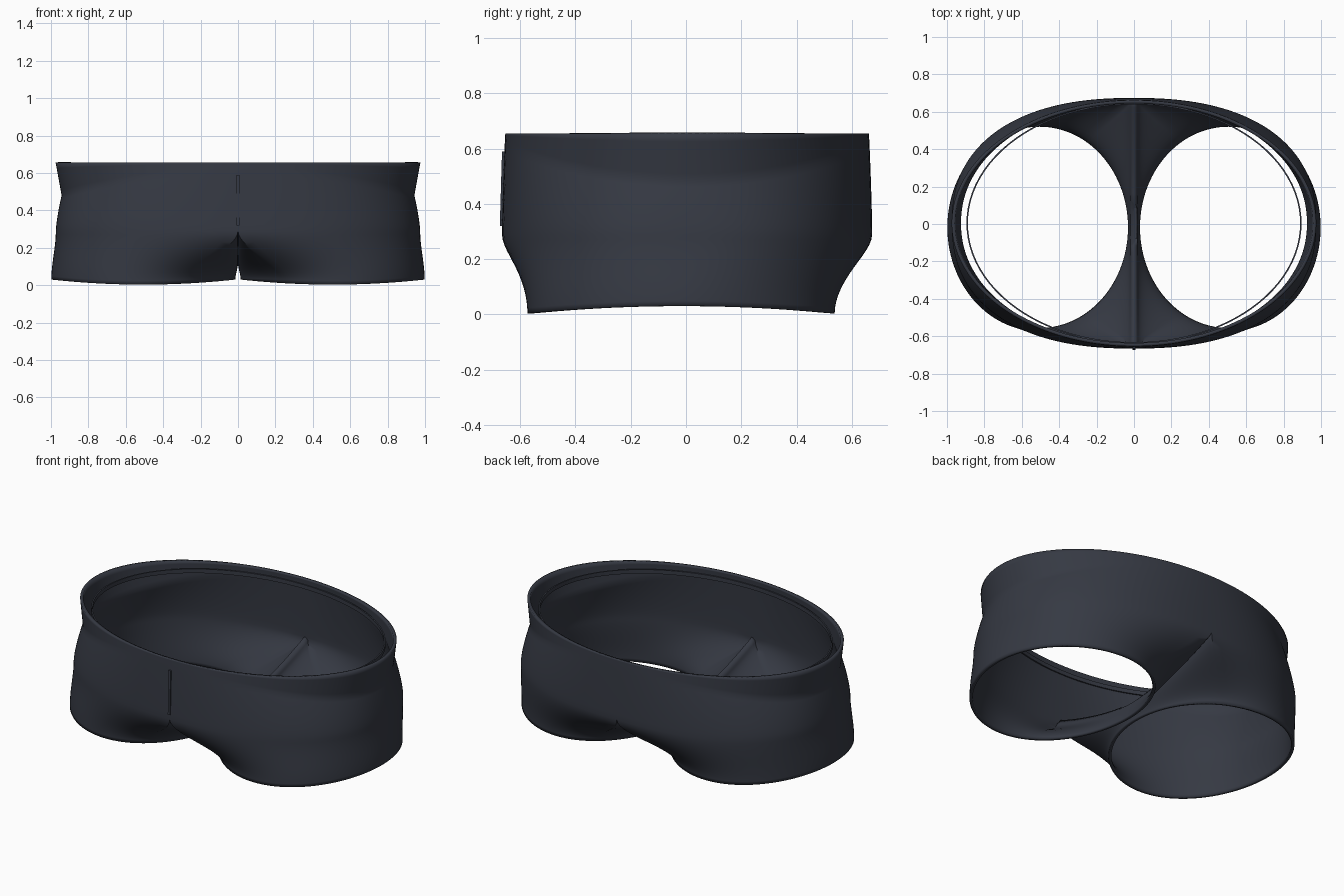
import bpy, bmesh, math
from math import sin, cos, pi

if "Cube" in bpy.data.objects:
    bpy.data.objects.remove(bpy.data.objects["Cube"])

fabric = bpy.data.materials.new("dark_fabric")
fabric.diffuse_color = (0.036, 0.041, 0.056, 1)
fabric.use_nodes = True
fabric.node_tree.nodes["Principled BSDF"].inputs["Base Color"].default_value = fabric.diffuse_color

A = math.radians(60)      # half angle of each leg loop that belongs to the crotch
N_OUT, N_IN = 80, 40      # columns on the outside and on the inner thigh
N_LEG, N_HIP, N_TOP = 14, 10, 6


def smooth(t):
    return t * t * (3 - 2 * t)


def mix(p, q, t, tz):
    return (p[0] + (q[0] - p[0]) * t, p[1] + (q[1] - p[1]) * t, p[2] + (q[2] - p[2]) * tz)


def oval(psi, rx, ry, n, z):
    c, s = max(cos(psi), 0), sin(psi)
    if abs(abs(psi) - pi / 2) < 1e-6:
        c = 0
    return (rx * c ** (2 / n), 0.004 + math.copysign(ry * abs(s) ** (2 / n), s), z)


def hem(phi):
    return (0.506 + 0.492 * cos(phi), -0.018 + 0.556 * sin(phi), 0.003 + 0.027 * cos(phi) ** 2)


def crotch(phi):
    k = sin(phi) / sin(A)
    return (0, 0.004 + 0.67 * k, 0.12 + 0.17 * abs(k) ** 1.6)


def hip(psi):
    return oval(psi, 0.974, 0.67, 2.35, 0.29)


def crease(psi):
    return oval(psi, 0.943, 0.66, 2.08, 0.48 + 0.14 * sin(psi) ** 2)


def waist(psi):
    return oval(psi, 0.975, 0.658, 2, 0.655)


def finish(bm, name):
    me = bpy.data.meshes.new(name)
    bm.to_mesh(me)
    bm.free()
    me.materials.append(fabric)
    ob = bpy.data.objects.new(name, me)
    bpy.context.collection.objects.link(ob)
    bpy.context.view_layer.objects.active = ob
    ob.select_set(True)
    bpy.ops.object.shade_smooth_by_angle(angle=math.radians(40))
    ob.select_set(False)
    return ob


# Right half of the shorts: columns run from the leg hem up to crotch or waist
bm = bmesh.new()
cols = []
for i in range(N_OUT + N_IN):
    if i <= N_OUT:
        f = 2 * i / N_OUT - 1
        phi, psi = f * (pi - A), f * pi / 2
        top = hip(psi)
    else:
        phi = pi - A + 2 * A * (i - N_OUT) / N_IN
        top = crotch(phi)
    pts = [mix(hem(phi), top, smooth(j / N_LEG), j / N_LEG) for j in range(N_LEG + 1)]
    if i <= N_OUT:
        pts += [mix(hip(psi), crease(psi), (j / N_HIP) ** 1.4, j / N_HIP) for j in range(1, N_HIP + 1)]
        pts += [mix(crease(psi), waist(psi), j / N_TOP, j / N_TOP) for j in range(1, N_TOP + 1)]
    cols.append([bm.verts.new(p) for p in pts])
for i, a in enumerate(cols):
    b = cols[(i + 1) % len(cols)]
    for j in range(min(len(a), len(b)) - 1):
        bm.faces.new((a[j], b[j], b[j + 1], a[j + 1]))
shorts = finish(bm, "shorts_body")
m = shorts.modifiers.new("mirror", 'MIRROR')
m.use_clip = True
m.merge_threshold = 0.0005
s = shorts.modifiers.new("cloth_thickness", 'SOLIDIFY')
s.thickness = 0.018
s.offset = -1

# Thin elastic ring inside the waist
bm = bmesh.new()
ring = []
for i in range(96):
    a = 2 * pi * i / 96
    ring.append([bm.verts.new((r * cos(a), 0.004 + (r - 0.252) * sin(a), z))
                 for r, z in ((0.896, 0.595), (0.896, 0.62), (0.888, 0.62), (0.888, 0.595))])
for i in range(96):
    a, b = ring[i], ring[(i + 1) % 96]
    for j in range(4):
        k = (j + 1) % 4
        bm.faces.new((a[j], b[j], b[k], a[k]))
finish(bm, "waist_elastic")

# Raised front seam
bm = bmesh.new()
bmesh.ops.create_cube(bm, size=1)
for v in bm.verts:
    z = 0.455 + v.co.z * 0.27
    v.co = (v.co.x * 0.014, -0.662 + v.co.z * 0.008 + v.co.y * 0.016, z)
finish(bm, "front_seam")
